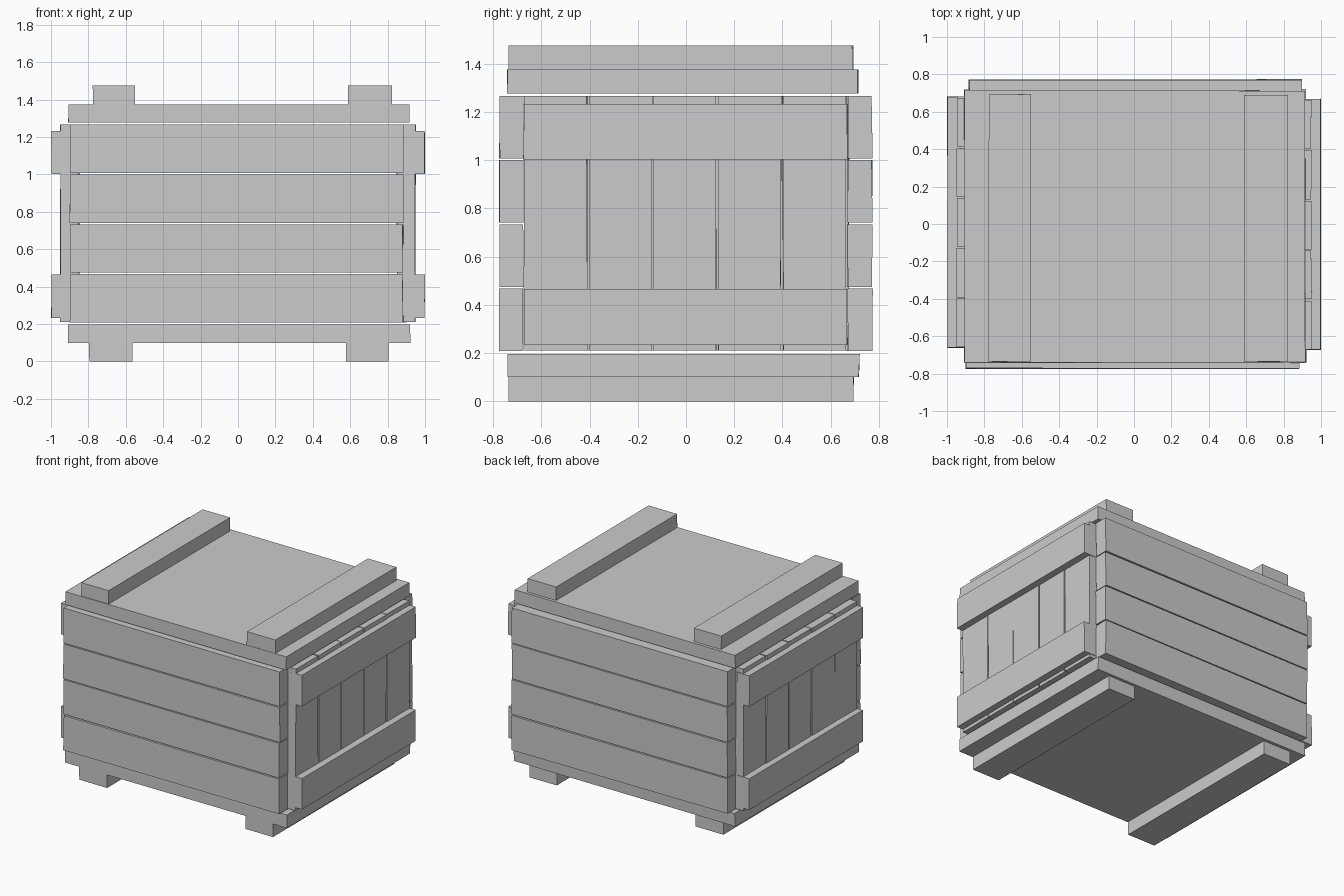
import bpy, bmesh, random

if "Cube" in bpy.data.objects:
    bpy.data.objects.remove(bpy.data.objects["Cube"])

random.seed(4)
WARP = 0.003


def board(name, x, y, z, warp=WARP):
    """Rough-sawn board spanning the given x, y and z ranges."""
    bm = bmesh.new()
    bmesh.ops.create_cube(bm, size=1)
    for v in bm.verts:
        for i, (a, b) in enumerate((x, y, z)):
            v.co[i] = (a + b) / 2 + v.co[i] * (b - a)
            if i < 2:
                v.co[i] += random.uniform(-warp, warp)
    mesh = bpy.data.meshes.new(name)
    bm.to_mesh(mesh)
    bm.free()
    obj = bpy.data.objects.new(name, mesh)
    bpy.context.collection.objects.link(obj)
    return obj


def turned(r, flip):
    """Range turned half way round the crate when flip is set."""
    return (-r[1], -r[0]) if flip else r


# Base panel and lid panel
board("base_panel", (-0.907, 0.92), (-0.738, 0.718), (0.1, 0.197))
board("lid_panel", (-0.907, 0.915), (-0.74, 0.714), (1.277, 1.375))

# Runners under the base and on the lid
board("base_runner_left", (-0.796, -0.565), (-0.735, 0.695), (0, 0.1), 0.001)
board("base_runner_right", (0.579, 0.804), (-0.735, 0.695), (0, 0.1), 0.001)
board("lid_runner_left", (-0.776, -0.551), (-0.736, 0.693), (1.375, 1.475), 0.001)
board("lid_runner_right", (0.588, 0.824), (-0.736, 0.69), (1.375, 1.475), 0.001)

# Horizontal planks on front and back
for side, flip in (("front", False), ("back", True)):
    for i in range(4):
        z0 = 0.208 + i * 0.2665
        board(f"{side}_plank_{i + 1}", turned((-0.897, 0.883), flip),
              (0.671, 0.772) if flip else (-0.773, -0.675), (z0, z0 + 0.259))

# Upright planks on both ends, tied by two battens
for side, flip in (("right", False), ("left", True)):
    shift = 0.012 if flip else 0.0
    for i in range(5):
        y0 = -0.671 + i * 0.268 + shift
        board(f"{side}_upright_{i + 1}", turned((0.85, 0.948), flip),
              (y0, y0 + 0.261), (0.21, 1.266))
    for level, z in (("lower", (0.233, 0.465)), ("upper", (1.003, 1.233))):
        board(f"{side}_{level}_batten", turned((0.9, 0.998), flip),
              (-0.673 + shift, 0.668 + shift), z, 0.002)
